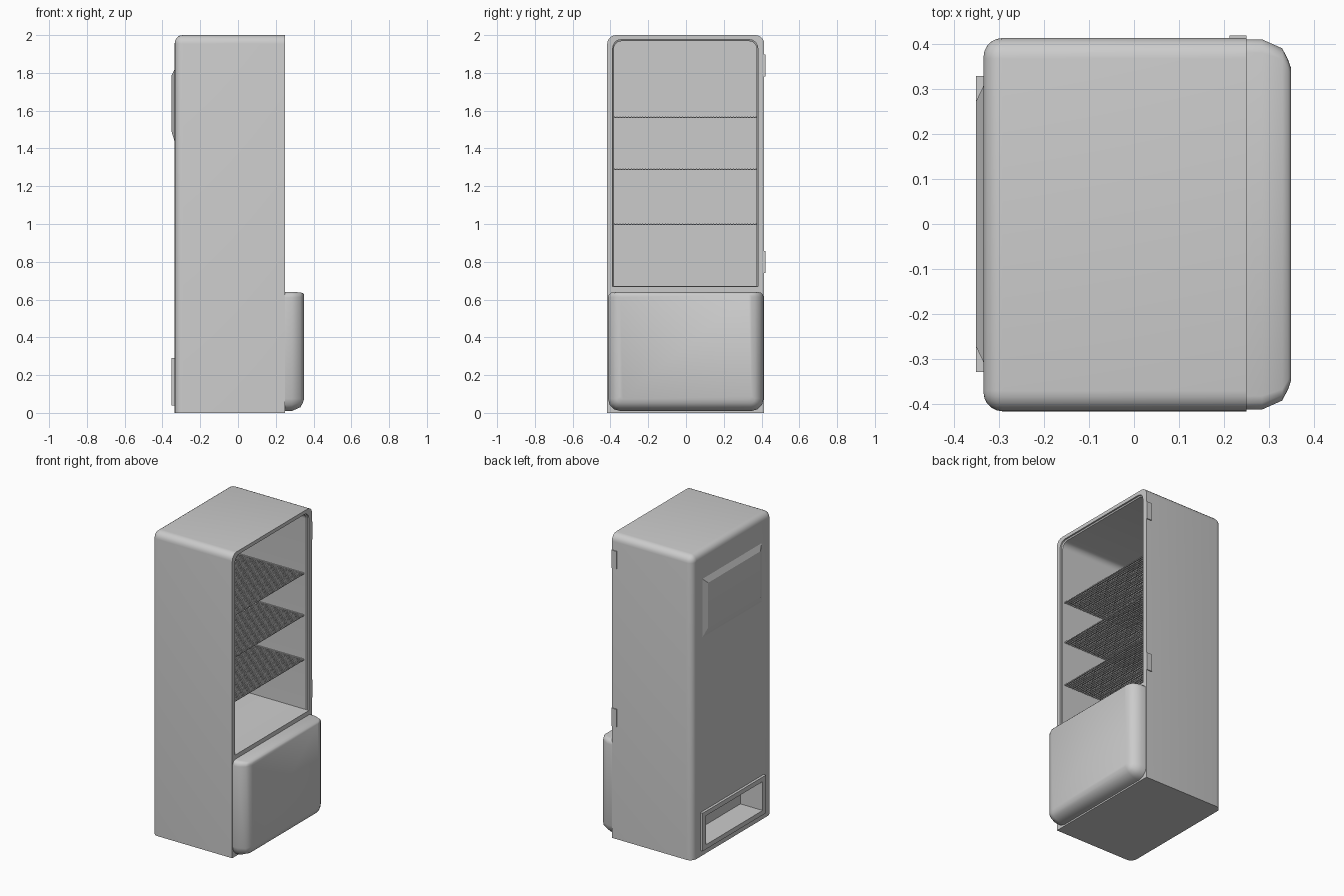
import bpy, bmesh, math

if "Cube" in bpy.data.objects:
    bpy.data.objects.remove(bpy.data.objects["Cube"])


def finish(bm, name, angle=40):
    bmesh.ops.remove_doubles(bm, verts=bm.verts, dist=1e-5)
    bmesh.ops.recalc_face_normals(bm, faces=bm.faces)
    me = bpy.data.meshes.new(name)
    bm.to_mesh(me)
    bm.free()
    ob = bpy.data.objects.new(name, me)
    bpy.context.collection.objects.link(ob)
    smooth(ob, angle)
    return ob


def smooth(ob, angle):
    bpy.ops.object.select_all(action='DESELECT')
    ob.select_set(True)
    bpy.context.view_layer.objects.active = ob
    bpy.ops.object.shade_smooth_by_angle(angle=math.radians(angle))


def outline(y0, y1, z0, z1, r_bot, r_top, segs):
    """Rounded rectangle in the YZ plane, with separate lower and upper radii."""
    pts = []
    corners = [(y1, z0, -1, 1, r_bot, -90), (y1, z1, -1, -1, r_top, 0),
               (y0, z1, 1, -1, r_top, 90), (y0, z0, 1, 1, r_bot, 180)]
    for y, z, sy, sz, r, start in corners:
        for i in range(segs + 1):
            a = math.radians(start + 90 * i / max(segs, 1))
            pts.append((y + sy * r + r * math.cos(a) if r else y,
                        z + sz * r + r * math.sin(a) if r else z))
    return pts


def loft(name, rings, segs=5, angle=40):
    """Solid through rings of (x, y0, y1, z0, z1, r_bot, r_top)."""
    bm = bmesh.new()
    loops = [[bm.verts.new((x, y, z)) for y, z in outline(*rest, segs)]
             for x, *rest in rings]
    n = len(loops[0])
    for a, b in zip(loops, loops[1:]):
        for i in range(n):
            j = (i + 1) % n
            bm.faces.new((a[i], a[j], b[j], b[i]))
    bm.faces.new(loops[0])
    bm.faces.new(loops[-1])
    return finish(bm, name, angle)


def add_box(bm, x0, x1, y0, y1, z0, z1):
    v = bmesh.ops.create_cube(bm, size=1)['verts']
    for p in v:
        p.co = ((x0 + x1) / 2 + p.co.x * (x1 - x0),
                (y0 + y1) / 2 + p.co.y * (y1 - y0),
                (z0 + z1) / 2 + p.co.z * (z1 - z0))


def box(name, *dims):
    bm = bmesh.new()
    add_box(bm, *dims)
    return finish(bm, name)


def cut(ob, cutter):
    m = ob.modifiers.new("cut", 'BOOLEAN')
    m.operation, m.solver, m.object = 'DIFFERENCE', 'EXACT', cutter
    # keep the cut ahead of any smoothing modifier
    ob.modifiers.move(len(ob.modifiers) - 1, 0)
    bpy.context.view_layer.objects.active = ob
    bpy.ops.object.modifier_apply(modifier=m.name)


# Cabinet shell, rounded on the back, top and sides
R, Y0, Y1, BACK, FRONT = 0.042, -0.417, 0.414, -0.335, 0.25
rings = []
for i in range(6):
    a = math.radians(90 * i / 5)
    d = R * (1 - math.sin(a))
    rings.append((BACK + R * (1 - math.cos(a)), Y0 + d, Y1 - d, 0, 2 - d, 0, R - d + 0.004))
rings.append((FRONT, Y0, Y1, 0, 2, 0, R + 0.004))
cabinet = loft("cabinet", rings)

# Cold compartment with a stepped gasket rim
cavity = loft("cavity_cutter", [
    (0.27, -0.388, 0.38, 0.668, 1.976, 0, 0.045),
    (0.24, -0.388, 0.38, 0.668, 1.976, 0, 0.045),
    (0.235, -0.382, 0.374, 0.672, 1.968, 0, 0.04),
    (-0.29, -0.382, 0.374, 0.672, 1.968, 0, 0.04)])
cut(cabinet, cavity)

# Lower rear vent: raised frame around a recess
vent_frame = box("rear_vent_frame", -0.352, -0.33, -0.33, 0.33, 0.04, 0.29)
recess = box("recess_cutter", -0.4, -0.19, -0.295, 0.295, 0.07, 0.26)
for part in (cabinet, vent_frame):
    cut(part, recess)
    smooth(part, 40)
for helper in (cavity, recess):
    bpy.data.objects.remove(helper)

# Upper rear cover with bevelled sides
loft("rear_cover", [(-0.33, -0.31, 0.31, 1.43, 1.82, 0, 0),
                    (-0.335, -0.308, 0.308, 1.435, 1.82, 0, 0),
                    (-0.352, -0.272, 0.272, 1.49, 1.785, 0, 0)], segs=0, angle=20)

# Lower front panel: coarse rounding on the sides and bottom, tight on top
loft("drawer_front", [
    (0.245, -0.413, 0.411, 0.01, 0.64, 0.065, 0.03),
    (0.285, -0.413, 0.411, 0.01, 0.64, 0.065, 0.03),
    (0.33, -0.393, 0.391, 0.03, 0.638, 0.045, 0.025),
    (0.343, -0.368, 0.366, 0.052, 0.634, 0.025, 0.02),
    (0.35, -0.348, 0.346, 0.073, 0.626, 0.015, 0.015)], segs=3, angle=50)

# Wire shelves
for k, z in enumerate((0.998, 1.29, 1.565)):
    bm = bmesh.new()
    xa, xb, ya, yb, w = -0.29, 0.22, -0.382, 0.374, 0.0025
    nx, ny = 34, 50
    for i in range(nx + 1):
        x = xa + w + (xb - xa - 2 * w) * i / nx
        add_box(bm, x - w, x + w, ya, yb, z - 0.004, z + 0.001)
    for i in range(ny + 1):
        y = ya + w + (yb - ya - 2 * w) * i / ny
        add_box(bm, xa, xb, y - w, y + w, z - 0.001, z + 0.004)
    finish(bm, f"wire_shelf_{k + 1}")

# Door hinges
for name, z in (("lower_hinge", 0.74), ("upper_hinge", 1.78)):
    box(name, 0.213, 0.25, 0.40, 0.42, z, z + 0.117)
